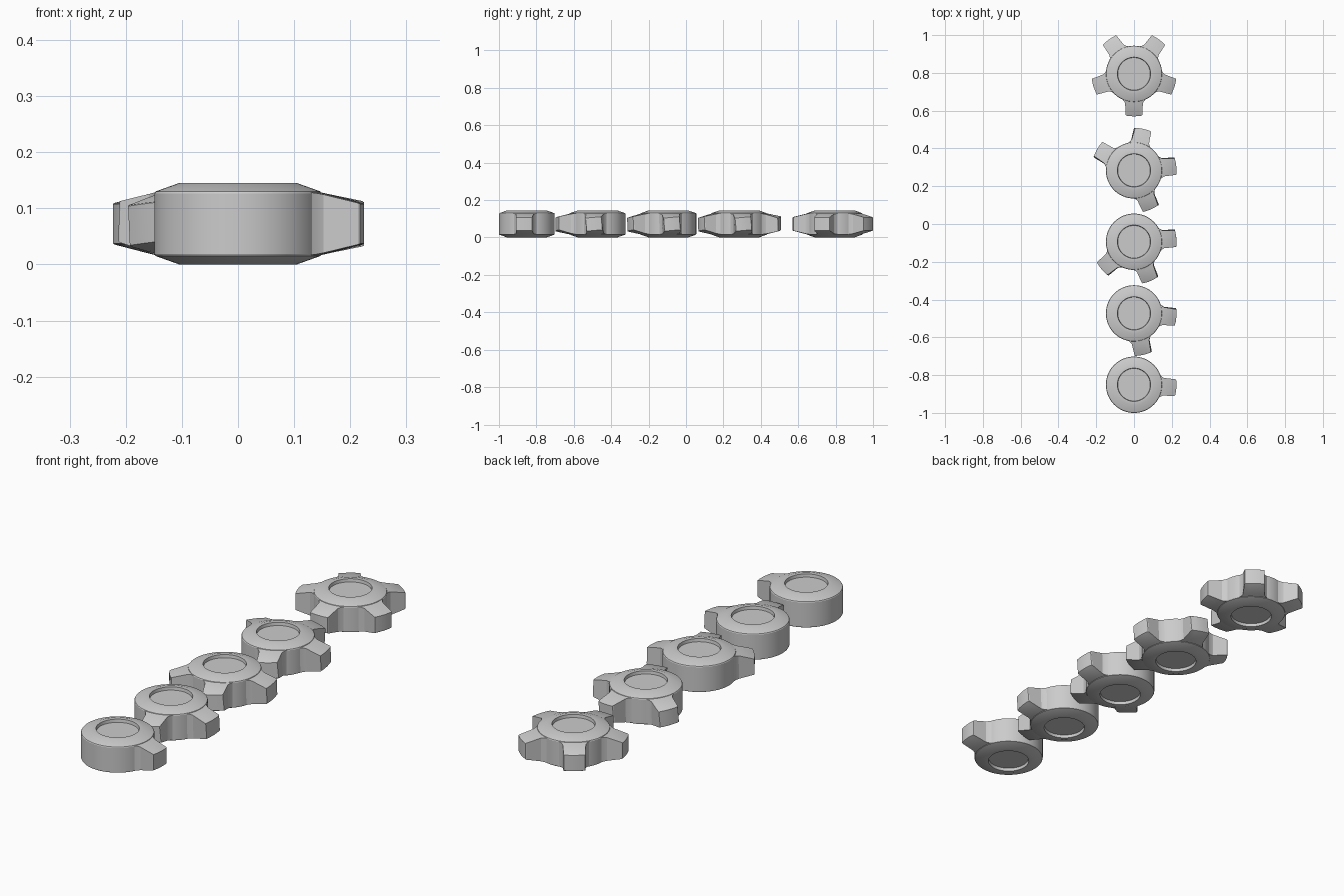
import bpy, bmesh
from math import sin, cos, asin, radians, pi

if "Cube" in bpy.data.objects:
    bpy.data.objects.remove(bpy.data.objects["Cube"])

MID = 0.0725   # mid height of every hub


def finish(name, bm):
    bmesh.ops.recalc_face_normals(bm, faces=bm.faces)
    me = bpy.data.meshes.new(name)
    bm.to_mesh(me)
    bm.free()
    ob = bpy.data.objects.new(name, me)
    bpy.context.collection.objects.link(ob)
    bpy.context.view_layer.objects.active = ob
    bpy.ops.object.select_all(action='DESELECT')
    ob.select_set(True)
    bpy.ops.object.shade_smooth_by_angle(angle=radians(20))
    return ob


# hub: lathed disc with chamfered rims and a shallow round recess on both faces
def hub(name, y, n=64):
    half = [(0.086, 0.059), (0.088, 0.0725), (0.105, 0.0725),
            (0.147, 0.0575), (0.149, 0.054)]
    profile = half + [(r, -z) for r, z in reversed(half)]
    bm = bmesh.new()
    rings = [[bm.verts.new((r * cos(2 * pi * i / n), y + r * sin(2 * pi * i / n), MID + z))
              for i in range(n)] for r, z in profile]
    for a, b in zip(rings, rings[1:]):
        for i in range(n):
            j = (i + 1) % n
            bm.faces.new((a[i], a[j], b[j], b[i]))
    bm.faces.new(rings[0])
    bm.faces.new(rings[-1])
    finish(name, bm)


# tooth: tapered block with a flared root and an arched tip
def tooth(name, y, angle, roll):
    # radius, half width, half height
    sections = [(0.12, 0.075, 0.056), (0.145, 0.068, 0.0565), (0.153, 0.054, 0.0545),
                (0.163, 0.047, 0.052), (0.222, 0.044, 0.037), (0.225, 0.042, 0.035)]
    steps = [-1, -0.5, 0, 0.5, 1]
    bm = bmesh.new()
    loops = []
    for r, w, h in sections:
        t = radians(roll) * max(0, (r - 0.14) / 0.085)
        outline = [(w * u, h) for u in steps] + [(w * u, -h) for u in reversed(steps)]
        loop = []
        for s, z in outline:
            s, z = s * cos(t) - z * sin(t), s * sin(t) + z * cos(t)
            a = radians(angle) + asin(s / r)
            loop.append(bm.verts.new((r * cos(a), y + r * sin(a), MID + z)))
        loops.append(loop)
    n = len(loops[0])
    for a, b in zip(loops, loops[1:]):
        for i in range(n):
            j = (i + 1) % n
            bm.faces.new((a[i], a[j], b[j], b[i]))
    for loop in (loops[0], loops[-1]):
        for i in range(4):
            bm.faces.new((loop[i], loop[i + 1], loop[8 - i], loop[9 - i]))
    finish(name, bm)


# row of five knobs: centre y, tooth angles, tooth roll
knobs = [
    (-0.851, [-4], 0),
    (-0.473, [-5, -77], 5),
    (-0.094, [5, -67, -139], 5),
    (0.284, [6, 78, 150, -66], 5),
    (0.795, [-90, -18, 54, 126, 198], 0),
]
for k, (y, angles, roll) in enumerate(knobs, 1):
    hub(f"knob_{k}_hub", y)
    for t, a in enumerate(angles, 1):
        tooth(f"knob_{k}_tooth_{t}", y, a, roll)
